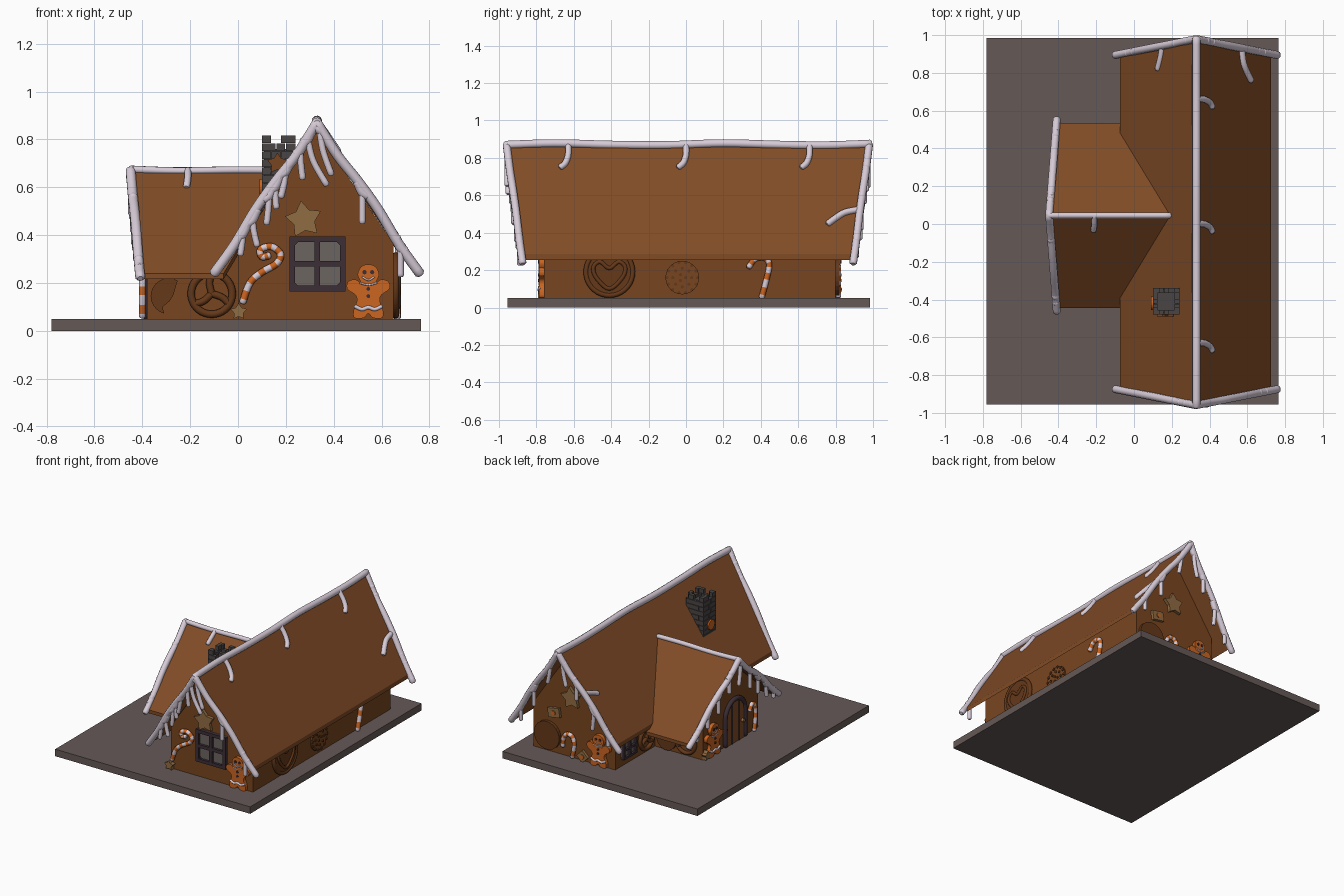
import bpy, bmesh, math
from mathutils import Vector

if "Cube" in bpy.data.objects:
    bpy.data.objects.remove(bpy.data.objects["Cube"])

def mat(name, r, g, b):
    m = bpy.data.materials.new(name)
    m.diffuse_color = (r, g, b, 1)
    m.use_nodes = True
    m.node_tree.nodes["Principled BSDF"].inputs["Base Color"].default_value = m.diffuse_color
    return m

ROOF = mat("roof gingerbread", .22, .072, .019)
WALL = mat("wall gingerbread", .19, .06, .014)
COOKIE = mat("dark cookie", .13, .04, .01)
BOARD = mat("board grey", .13, .1, .095)
ICING = mat("icing", .68, .6, .68)
ORANGE = mat("orange biscuit", .6, .13, .015)
TAN = mat("tan biscuit", .28, .15, .055)
BRICK = mat("brick grey", .07, .06, .06)
FRAME = mat("window frame", .045, .028, .037)
GLASS = mat("window glass", .15, .13, .12)

# Wall frames: u along the wall, v up, d outward
SIDES = {
    "front": lambda u, v, d: Vector((u, -.76 - d, v)),
    "back": lambda u, v, d: Vector((u, .80 + d, v)),
    "right": lambda u, v, d: Vector((.65 + d, u, v)),
    "left": lambda u, v, d: Vector((-d, u, v)),
    "wing": lambda u, v, d: Vector((-.38 - d, u, v)),
    "wing_front": lambda u, v, d: Vector((u, -.27 - d, v)),
    "wing_back": lambda u, v, d: Vector((u, .35 + d, v)),
    "chimney_front": lambda u, v, d: Vector((u, -.478 - d, v)),
    "chimney_left": lambda u, v, d: Vector((.102 - d, u, v)),
}

def finish(bm, name, *mats):
    bmesh.ops.recalc_face_normals(bm, faces=bm.faces)
    me = bpy.data.meshes.new(name)
    bm.to_mesh(me)
    bm.free()
    for m in mats:
        me.materials.append(m)
    ob = bpy.data.objects.new(name, me)
    bpy.context.collection.objects.link(ob)
    return ob

def prism(bm, low, high):
    a, b = [bm.verts.new(p) for p in low], [bm.verts.new(p) for p in high]
    n = len(a)
    bm.faces.new(a)
    bm.faces.new(b[::-1])
    for i in range(n):
        bm.faces.new((a[i], a[(i + 1) % n], b[(i + 1) % n], b[i]))

def plate(name, side, pts, d0, d1, m):
    P, bm = SIDES[side], bmesh.new()
    prism(bm, [P(u, v, d0) for u, v in pts], [P(u, v, d1) for u, v in pts])
    return finish(bm, name, m)

def rect(u0, u1, v0, v1):
    return [(u0, v0), (u1, v0), (u1, v1), (u0, v1)]

def circle(u, v, r, n=24):
    return [(u + r * math.cos(2 * math.pi * i / n), v + r * math.sin(2 * math.pi * i / n)) for i in range(n)]

def star(u, v, r, turn=0):
    return [(u + k * math.cos(a), v + k * math.sin(a)) for i in range(10)
            for k, a in [(r * (.58 if i % 2 else 1), turn + math.pi * (.5 + i / 5))]]

def smooth(pts, n=5, closed=False):
    p = [Vector(q) for q in pts]
    k, out = len(p), []
    for i in range(k if closed else k - 1):
        if closed:
            a, b, c, d = (p[(i + j) % k] for j in (-1, 0, 1, 2))
        else:
            a, b, c, d = p[max(i - 1, 0)], p[i], p[i + 1], p[min(i + 2, k - 1)]
        for j in range(n):
            t = j / n
            out.append(.5 * (2 * b + (c - a) * t + (2 * a - 5 * b + 4 * c - d) * t * t + (3 * b - a - 3 * c + d) * t ** 3))
    return out if closed else out + [p[-1]]

def tube(bm, pts, r, closed=False, stripe=False, n=5, sides=10):
    p = smooth(pts, n, closed)
    rad = [r] * len(p)
    if not closed:  # rounded ends
        p = [p[0] + (p[0] - p[1]).normalized() * r * .5] + p + [p[-1] + (p[-1] - p[-2]).normalized() * r * .5]
        rad = [r * .55] + rad + [r * .55]
    k, rings, nv = len(p), [], None
    for i in range(k):
        t = (p[(i + 1) % k] - p[i - 1]) if closed else (p[min(i + 1, k - 1)] - p[max(i - 1, 0)])
        t.normalize()
        nv = t.orthogonal() if nv is None else nv - t * nv.dot(t)
        nv.normalize()
        w = t.cross(nv)
        rings.append([bm.verts.new(p[i] + rad[i] * (nv * math.cos(a) + w * math.sin(a)))
                      for a in [2 * math.pi * s / sides for s in range(sides)]])
    for i in range(k if closed else k - 1):
        for s in range(sides):
            A, B, s2 = rings[i], rings[(i + 1) % k], (s + 1) % sides
            f = bm.faces.new((A[s], A[s2], B[s2], B[s]))
            f.smooth = True
            f.material_index = (i // 2) % 2 if stripe else 0
    if not closed:
        bm.faces.new(rings[0])
        bm.faces.new(rings[-1])

def wall_tube(name, side, pts, r, *mats, d=.01, **kw):
    bm = bmesh.new()
    tube(bm, [SIDES[side](u, v, d) for u, v in pts], r, stripe=len(mats) > 1, **kw)
    return finish(bm, name, *mats)

def box(bm, x0, x1, y0, y1, z0, z1):
    prism(bm, [(x0, y0, z0), (x1, y0, z0), (x1, y1, z0), (x0, y1, z0)],
          [(x0, y0, z1), (x1, y0, z1), (x1, y1, z1), (x0, y1, z1)])

# Board and walls
bm = bmesh.new()
box(bm, -.78, .765, -.955, .985, 0, .05)
finish(bm, "base_board", BOARD)
plate("main_walls", "front", [(0, .05), (.65, .05), (.65, .365), (.33, .835), (0, .35)], -1.56, 0, WALL)
plate("wing_walls", "wing", [(-.27, .05), (.35, .05), (.35, .375), (.045, .64), (-.27, .365)], -.56, 0, WALL)

# Roof slabs
def slab(name, quad, t):
    bm = bmesh.new()
    prism(bm, quad, [Vector(q) - Vector((0, 0, t)) for q in quad])
    finish(bm, name, ROOF)

for n, x in (("left", -.075), ("right", .725)):
    slab("main_roof_" + n, [(.33, -.95, .87), (.33, .975, .87), (x, .89, .285), (x, -.86, .285)], .03)
for n, y in (("front", -.445), ("back", .535)):
    slab("wing_roof_" + n, [(-.445, .045, .67), (.195, .045, .67), (-.06, y, .24), (-.405, y, .24)], .024)

# Icing along gables with hanging drips: (u, length, sideways bend)
def gable_icing(name, side, c, top, half, low, dr, de, drips):
    P, bm = SIDES[side], bmesh.new()
    def at(u, drop=0, bend=0):
        k = abs(u - c) / half
        return P(u + bend, top + (low - top) * k - drop, dr + (de - dr) * k + .004)
    for s in (-1, 1):
        tube(bm, [at(c + s * half * k, .012 * math.sin(k * 9)) for k in (0, .2, .4, .6, .8, 1)], .021)
    for u, l, b in drips:
        tube(bm, [at(u), at(u, l * .5, b * .3), at(u, l, b)], .014)
        tube(bm, [at(u - .02), at(u, .015), at(u + .02)], .02)
    finish(bm, name, ICING)

gable_icing("front_icing", "front", .33, .87, .43, .245, .195, .11,
            [(.02, .1, -.01), (.06, .12, .02), (.13, .13, -.01), (.155, .1, .005), (.2, .12, -.02),
             (.26, .13, .01), (.29, .2, .08), (.34, .2, .05), (.52, .14, .0), (.68, .13, .0)])
gable_icing("back_icing", "back", .33, .87, .43, .245, .175, .09,
            [(-.02, .09, .0), (.08, .14, .01), (.2, .12, 0), (.3, .18, -.03), (.4, .14, .02), (.55, .13, 0), (.67, .1, 0)])
gable_icing("wing_icing", "wing", .045, .672, .51, .23, .065, .025,
            [(-.4, .06, 0), (-.3, .1, -.01), (-.2, .12, 0), (-.1, .13, 0), (.02, .16, .02),
             (.14, .12, 0), (.25, .13, 0), (.36, .1, 0), (.47, .06, 0)])

# Icing on ridges and running over the slopes
bm = bmesh.new()
main = lambda x, y: Vector((x, y, .876 - 1.47 * abs(x - .33)))
tube(bm, [(.33, y, .872 + .006 * math.sin(y * 7)) for y in (-.965, -.7, -.4, -.1, .2, .5, .75, .985)], .022)
for y in (-.63, 0, .66):
    tube(bm, [main(.33, y), main(.37, y), main(.4, y - .015), main(.415, y - .04)], .017)
tube(bm, [main(.57, .92), main(.58, .85), main(.6, .8), main(.62, .76)], .018)
tube(bm, [main(.15, .94), main(.14, .88), main(.125, .82)], .016)
finish(bm, "main_ridge_icing", ICING)
bm = bmesh.new()
tube(bm, [(-.45, .045, .675), (-.25, .045, .668), (0, .045, .672), (.19, .045, .67)], .016)
tube(bm, [(-.21, .045, .672), (-.21, 0, .64), (-.215, -.035, .605)], .015)
finish(bm, "wing_ridge_icing", ICING)

# Brick chimney with a notched rim
bm = bmesh.new()
box(bm, .108, .232, -.472, -.348, .45, .76)
for row in range(11):
    z, off = .45 + row * .0335, (row % 2) * .02
    for i in range(4):
        a, b = max(0, i * .04 - off), min(.14, i * .04 - off + .037)
        if b - a < .005 or (row == 10 and i % 2):
            continue
        for y in (-.48, -.365):
            box(bm, .1 + a, .1 + b, y, y + .025, z, z + .031)
        for x in (.1, .215):
            box(bm, x, x + .025, -.48 + a, -.48 + b, z, z + .031)
finish(bm, "chimney", BRICK)
plate("chimney_front_star", "chimney_front", star(.165, .70, .045), 0, .012, WALL)
plate("chimney_side_biscuit", "chimney_left", circle(-.42, .6, .035), 0, .012, ORANGE)

# Biscuit people
HALF = [(0, .228), (.03, .218), (.045, .185), (.032, .152), (.055, .165), (.085, .155), (.088, .125),
        (.055, .1), (.048, .075), (.062, .035), (.058, .004), (.02, .004)]
def biscuit_person(side, u, v):
    full = HALF + [(0, .022)] + [(-a, b) for a, b in HALF[:0:-1]]
    pts = [(u + q.x, v + q.y) for q in smooth(full, 4, True)]
    plate(side + "_biscuit_person", side, pts, 0, .025, ORANGE)
    for n, a, b, r in (("left_eye", -.016, .195, .009), ("right_eye", .016, .195, .009),
                       ("top_button", 0, .125, .008), ("low_button", 0, .095, .008)):
        plate(side + "_" + n, side, circle(u + a, v + b, r, 12), .025, .031, FRAME)
    for n, line in (("smile", [(-.024, .175), (0, .162), (.024, .175)]), ("collar", [(-.035, .15), (0, .142), (.035, .15)]),
                    ("hem", [(-.055, .052), (-.027, .04), (0, .048), (.027, .04), (.055, .052)])):
        wall_tube(side + "_" + n, side, [(u + a, v + b) for a, b in line], .008 if n == "hem" else .004, ICING, d=.025)

biscuit_person("front", .545, .05)
biscuit_person("back", .12, .05)
biscuit_person("wing", .25, .05)

# Windows
def window(side, u, v, w, h):
    t, g = w * .1, []
    plate(side + "_glass", side, rect(u - w / 2, u + w / 2, v - h / 2, v + h / 2), 0, .008, GLASS)
    bars = [rect(u + a - t / 2, u + a + t / 2, v - h / 2, v + h / 2) for a in (-w / 2 + t / 2, 0, w / 2 - t / 2)]
    bars += [rect(u - w / 2, u + w / 2, v + a - t / 2, v + a + t / 2) for a in (-h / 2 + t / 2, 0, h / 2 - t / 2)]
    bars += [[(u + s * w / 2, v + q * h / 2), (u + s * w * .24, v + q * h / 2), (u + s * w / 2, v + q * h * .24)]
             for s in (-1, 1) for q in (-1, 1)]
    for i, b in enumerate(bars):
        plate(side + "_window_bar", side, b, 0, .025 if i < 6 else .02, FRAME)

window("front", .332, .28, .235, .23)
window("left", .66, .165, .15, .13)

# Arched door in the wing
arch = [(.11 * math.cos(a), .25 + .11 * math.sin(a)) for a in [math.pi * i / 12 for i in range(13)]]
plate("door", "wing", [(.11, .05)] + arch + [(-.11, .05)], 0, .012, ROOF)
wall_tube("door_frame", "wing", [(.11, .06)] + arch[::2] + [(-.11, .06)], .016, FRAME)
for u in (-.04, .04):
    plate("door_groove", "wing", rect(u - .004, u + .004, .05, .34), .012, .016, FRAME)
plate("door_knob", "wing", circle(-.075, .18, .012, 12), 0, .03, TAN)

# Candy canes
CANE = (ICING, ORANGE)
wall_tube("front_cane", "front", [(.02, .12), (.05, .2), (.1, .245), (.16, .28), (.178, .32), (.14, .352), (.095, .34), (.1, .31), (.13, .315)], .015, *CANE, d=.015)
wall_tube("right_cane", "right", [(.405, .055), (.43, .15), (.445, .23), (.42, .265), (.37, .26), (.335, .215)], .016, *CANE, d=.015)
wall_tube("back_cane", "back", [(.33, .06), (.315, .15), (.33, .205), (.37, .215), (.4, .18), (.405, .12)], .015, *CANE, d=.015)
wall_tube("wing_cane", "wing", [(-.2, .06), (-.215, .15), (-.21, .23), (-.175, .26), (-.15, .22)], .014, *CANE, d=.02)

# Tan stars and squares
plate("front_star", "front", star(.275, .465, .08, .15), 0, .022, TAN)
plate("front_small_star", "front", star(.003, .08, .036), 0, .03, TAN)
plate("back_star", "back", star(.34, .48, .08, -.15), 0, .022, TAN)
plate("wing_star", "wing", star(.335, .085, .035), 0, .03, TAN)
for u, v, r in ((.476, .34, .055), (.25, .085, .045)):
    plate("square_biscuit", "back", circle(u, v, r, 4) if r < .05 else star(u, v, .001) and [
        (u - .05, v - .025), (u + .04, v - .04), (u + .05, v + .025), (u - .04, v + .04)], 0, .02, TAN)
    plate("square_filling", "back", circle(u, v, .016, 12), .02, .026, ORANGE)

# Round cookies: wheel pretzels, heart cookie, dotted cookie
def wheel(side, u, v, r):
    wall_tube(side + "_wheel_rim", side, circle(u, v, r * .86, 12), r * .16, COOKIE, closed=True, n=3)
    for a in (.5, 1.17, 1.83):
        a *= math.pi
        wall_tube(side + "_wheel_spoke", side, [(u, v), (u + r * .45 * math.cos(a + .2), v + r * .45 * math.sin(a + .2)),
                  (u + r * .85 * math.cos(a), v + r * .85 * math.sin(a))], r * .15, COOKIE)

wheel("wing_front", -.11, .155, .1)
wheel("left", .46, .15, .085)
wheel("wing_back", -.25, .145, .085)
plate("wing_back_cookie", "wing_back", circle(-.1, .13, .075), 0, .02, COOKIE)
plate("bitten_cookie", "wing_front", circle(-.29, .145, .075)[4:18] + [(-.315, .1), (-.285, .125), (-.27, .15)], 0, .022, COOKIE)
plate("back_cookie", "back", circle(.53, .165, .1), 0, .022, COOKIE)
plate("heart_cookie", "right", circle(-.41, .19, .125), 0, .018, COOKIE)
wall_tube("heart_cookie_rim", "right", circle(-.41, .19, .125, 12), .014, COOKIE, closed=True, n=3)
wall_tube("heart_line", "right", [(-.41, .1), (-.34, .16), (-.325, .215), (-.36, .245), (-.41, .21), (-.46, .245), (-.495, .215), (-.48, .16)],
          .011, COOKIE, d=.018, closed=True)
plate("dotted_cookie", "right", circle(-.02, .16, .09), 0, .01, WALL)
for r, n in ((.082, 14), (.05, 8), (.018, 3)):
    for u, v in circle(-.02, .16, r, n):
        plate("cookie_dot", "right", circle(u, v, .009, 8), .01, .016, COOKIE)
